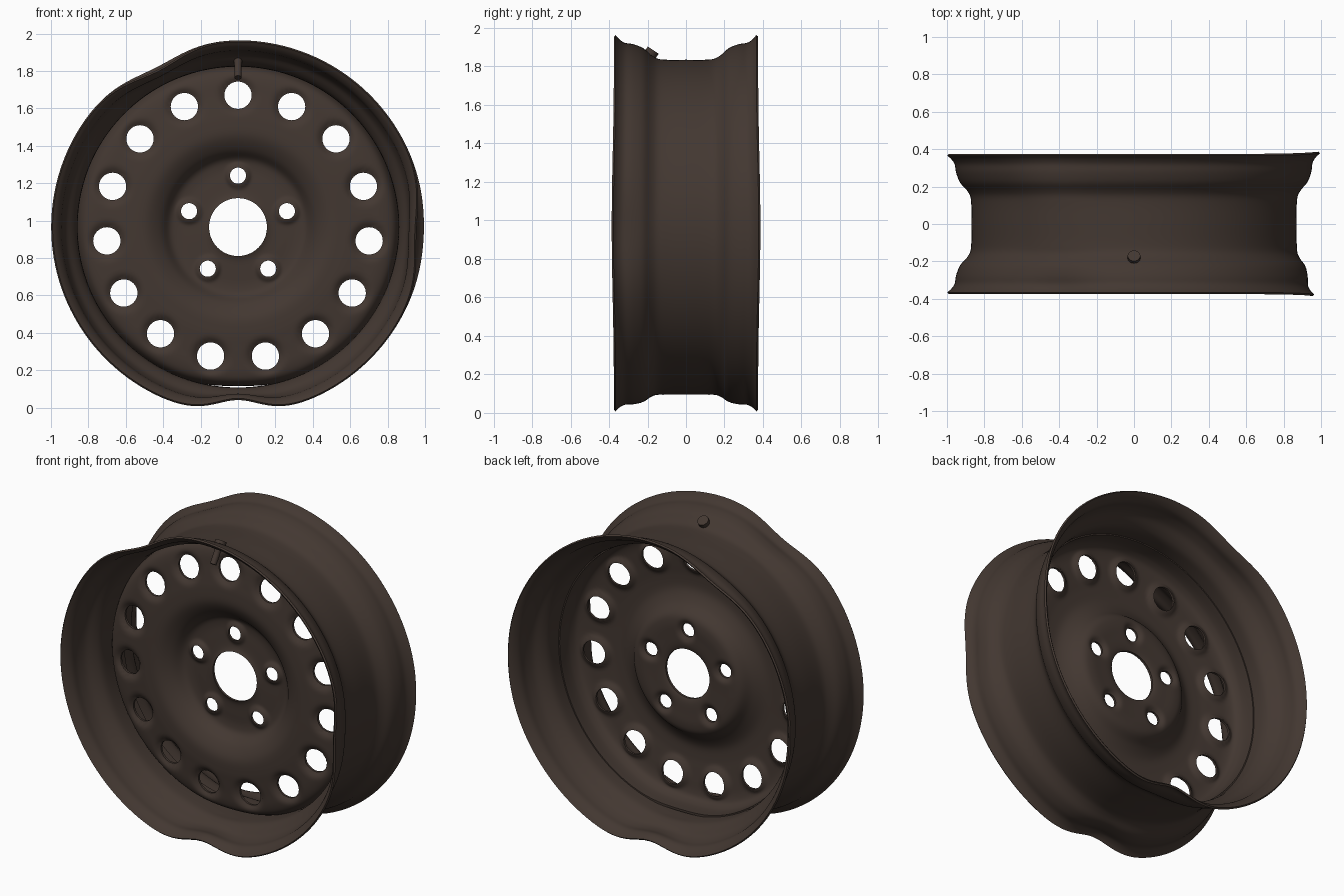
import bpy, bmesh, math
from mathutils import Vector, Matrix

if "Cube" in bpy.data.objects:
    bpy.data.objects.remove(bpy.data.objects["Cube"])

CZ = 0.965  # height of the wheel axis

steel = bpy.data.materials.new("dark_brown_steel")
steel.diffuse_color = (0.056, 0.039, 0.031, 1)
steel.use_nodes = True
steel.node_tree.nodes["Principled BSDF"].inputs["Base Color"].default_value = steel.diffuse_color


def spline(pts, n):
    """Catmull-Rom interpolation through 2D points."""
    p = [Vector(q) for q in pts]
    p = [2 * p[0] - p[1]] + p + [2 * p[-1] - p[-2]]
    out = []
    for i in range(1, len(p) - 2):
        a, b, c, d = p[i - 1:i + 3]
        for k in range(n):
            t = k / n
            out.append(0.5 * (2 * b + (c - a) * t + (2 * a - 5 * b + 4 * c - d) * t * t
                              + (3 * b - a - 3 * c + d) * t ** 3))
    return out + [p[-2]]


def gauss(d, s):
    return math.exp(-0.5 * (d / s) ** 2)


def angle_gap(a, deg):
    d = a - math.radians(deg)
    return math.atan2(math.sin(d), math.cos(d))


def make(name, bm):
    me = bpy.data.meshes.new(name)
    bmesh.ops.recalc_face_normals(bm, faces=bm.faces)
    bm.to_mesh(me)
    bm.free()
    ob = bpy.data.objects.new(name, me)
    bpy.context.collection.objects.link(ob)
    me.materials.append(steel)
    return ob


def select(ob):
    bpy.ops.object.select_all(action='DESELECT')
    ob.select_set(True)
    bpy.context.view_layer.objects.active = ob


def smooth(ob, deg=40):
    select(ob)
    bpy.ops.object.shade_smooth_by_angle(angle=math.radians(deg))


def lathe(name, profile, segs, warp, thick):
    """Revolve (radius, y) points around the wheel axis, warped by a rule."""
    bm = bmesh.new()
    rings = []
    for r, y in profile:
        ring = []
        for i in range(segs):
            a = 2 * math.pi * i / segs
            r2, y2 = warp(r, y, a)
            ring.append(bm.verts.new((r2 * math.cos(a), y2, CZ + r2 * math.sin(a))))
        rings.append(ring)
    for p, q in zip(rings, rings[1:]):
        for i in range(segs):
            j = (i + 1) % segs
            bm.faces.new((p[i], p[j], q[j], q[i]))
    ob = make(name, bm)
    m = ob.modifiers.new("thickness", 'SOLIDIFY')
    m.thickness, m.offset = thick, 0
    select(ob)
    bpy.ops.object.modifier_apply(modifier=m.name)
    return ob


# Rim barrel with bent flanges
def bend_rim(r, y, a):
    w = min(1, max(0, (abs(y) - 0.12) / 0.25)) ** 1.3
    front = y < 0
    bottom = 0.075 * gauss(angle_gap(a, -90), 0.13)
    upper = (0.055 if front else 0.04) * gauss(angle_gap(a, 117), 0.16)
    side = (0.045 if front else 0.005) * gauss(angle_gap(a, -2), 0.17)
    push = 0.012 * gauss(angle_gap(a, 0), 0.35) * w
    return r - w * (bottom + upper + side), y + math.copysign(push, y)


half = [(0.995, 0.37), (0.972, 0.35), (0.953, 0.32), (0.945, 0.275),
        (0.925, 0.225), (0.89, 0.185), (0.87, 0.15), (0.864, 0.10)]
rim_pts = [(r, -y) for r, y in half] + [(0.864, 0)] + half[::-1]
rim = lathe("rim_barrel", spline(rim_pts, 4), 180, bend_rim, 0.012)
smooth(rim)

# Wheel disc: vent, lug and centre holes
holes = [(0, 0, 0.155)]
for n, ring_r, hole_r in ((15, 0.705, 0.073), (5, 0.275, 0.043)):
    for i in range(n):
        a = math.pi / 2 + 2 * math.pi * i / n
        holes.append((ring_r * math.cos(a), ring_r * math.sin(a), hole_r))


def roll_edges(r, y, a):
    x, z = r * math.cos(a), r * math.sin(a)
    for hx, hz, hr in holes[1:]:
        d = max(0, math.hypot(x - hx, z - hz) - hr)
        if d < 0.1:
            y += (0.022 if hr > 0.05 else -0.02) * gauss(d, 0.014)
    # flattened a little at the bottom
    if r > 0.8:
        r -= 0.015 * gauss(angle_gap(a, -90), 0.15) * (r - 0.8) / 0.06
    return r, y


disc_pts = [(0.14, -0.03), (0.18, -0.015), (0.25, -0.01), (0.32, -0.008), (0.37, -0.022),
            (0.42, -0.075), (0.49, -0.112), (0.57, -0.115), (0.64, -0.108), (0.71, -0.1),
            (0.78, -0.092), (0.825, -0.075), (0.848, -0.04), (0.856, 0.0), (0.857, 0.06)]
disc = lathe("wheel_disc", spline(disc_pts, 5), 240, roll_edges, 0.014)

bm = bmesh.new()
for hx, hz, hr in holes:
    bmesh.ops.create_cone(bm, cap_ends=True, segments=40, radius1=hr, radius2=hr, depth=0.8,
                          matrix=Matrix.Translation((hx, 0, CZ + hz))
                          @ Matrix.Rotation(math.pi / 2, 4, 'X'))
cutter = make("hole_cutter", bm)
cutter.hide_render = True
m = disc.modifiers.new("holes", 'BOOLEAN')
m.operation, m.solver, m.object = 'DIFFERENCE', 'EXACT', cutter
select(disc)
bpy.ops.object.modifier_apply(modifier=m.name)
bpy.data.objects.remove(cutter)
smooth(disc)

# Valve stem through the front slope of the barrel
top, tip = Vector((0, -0.17, 1.885)), Vector((0, -0.25, 1.765))
axis = (tip - top).normalized()
turn = axis.to_track_quat('Z', 'Y').to_matrix().to_4x4()
bm = bmesh.new()
for start, length, r1, r2 in ((0, 0.03, 0.034, 0.034), (0.03, 0.05, 0.024, 0.018),
                              (0.075, 0.07, 0.02, 0.019)):
    mid = top + axis * (start + length / 2)
    bmesh.ops.create_cone(bm, cap_ends=True, segments=20, radius1=r1, radius2=r2, depth=length,
                          matrix=Matrix.Translation(mid) @ turn)
smooth(make("valve_stem", bm))
